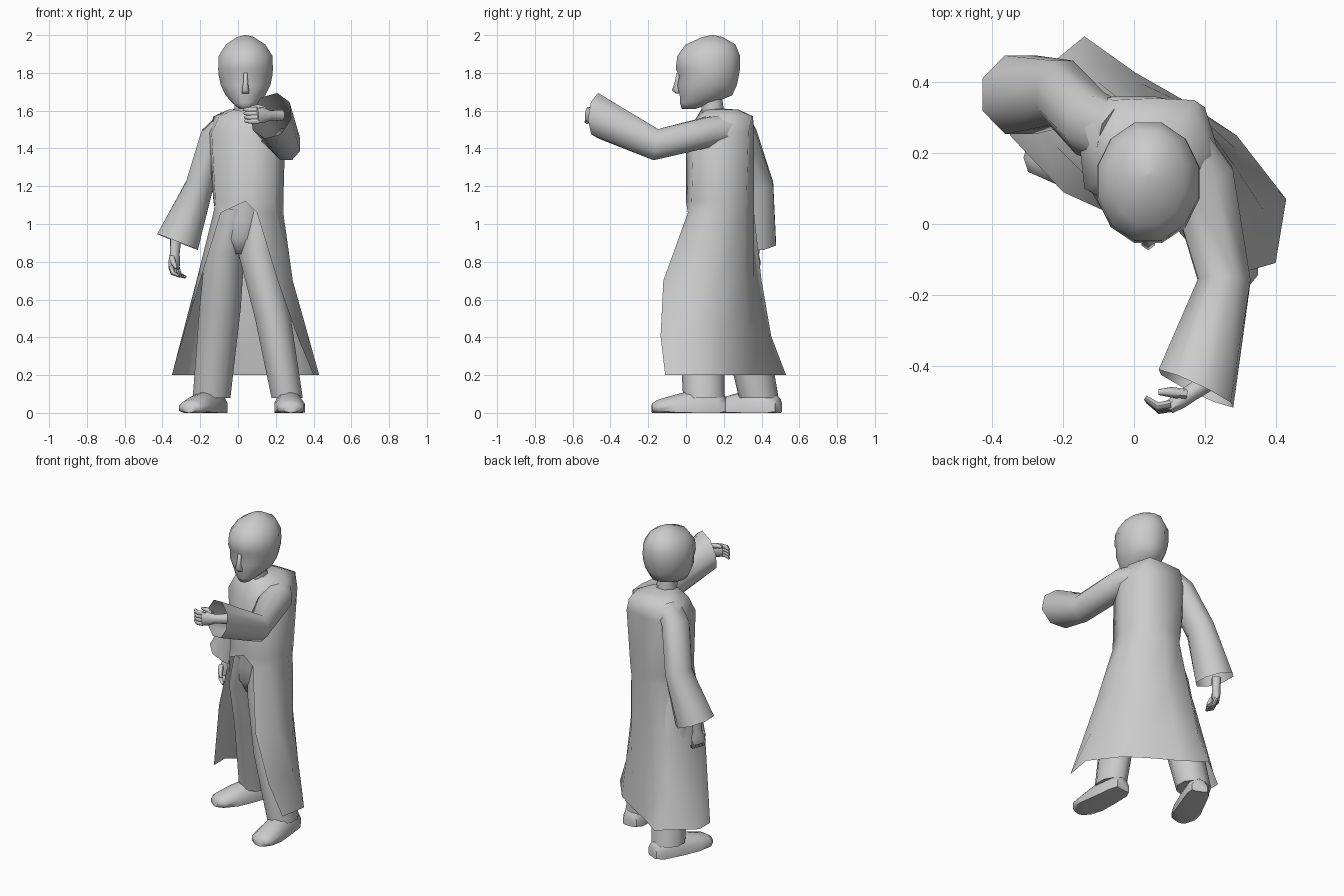
import bpy, bmesh, math
from mathutils import Vector

old = bpy.data.objects.get("Cube")
if old:
    bpy.data.objects.remove(old, do_unlink=True)

grey = bpy.data.materials.new("plain grey")
grey.use_nodes = True
grey.diffuse_color = (0.6, 0.6, 0.6, 1)
grey.node_tree.nodes["Principled BSDF"].inputs["Base Color"].default_value = grey.diffuse_color


def loft(name, rings, closed=True, caps=(True, True), sharp=60):
    """Skin a list of point rings into one smooth shaded object."""
    bm = bmesh.new()
    rows = [[bm.verts.new(point) for point in ring] for ring in rings]
    count = len(rows[0])
    for low, high in zip(rows, rows[1:]):
        for i in range(count if closed else count - 1):
            j = (i + 1) % count
            bm.faces.new((low[i], low[j], high[j], high[i]))
    if caps[0]:
        bm.faces.new(rows[0])
    if caps[1]:
        bm.faces.new(rows[-1])
    bmesh.ops.remove_doubles(bm, verts=bm.verts, dist=0.0005)
    bmesh.ops.recalc_face_normals(bm, faces=bm.faces)
    mesh = bpy.data.meshes.new(name)
    bm.to_mesh(mesh)
    bm.free()
    mesh.materials.append(grey)
    mesh.shade_smooth()
    mesh.set_sharp_from_angle(angle=math.radians(sharp))
    obj = bpy.data.objects.new(name, mesh)
    bpy.context.collection.objects.link(obj)
    return obj


def oval(center, side, other, sides):
    """Ring of points around a center, spanned by two axis vectors."""
    angles = [2 * math.pi * (i + 0.5) / sides for i in range(sides)]
    return [Vector(center) + side * math.cos(a) + other * math.sin(a) for a in angles]


def flat_rings(sections, sides):
    """Horizontal ovals from (x, y, z, half width, half depth)."""
    return [oval((x, y, z), Vector((w, 0, 0)), Vector((0, d, 0)), sides)
            for x, y, z, w, d in sections]


def tube_rings(stations, hint, sides=8):
    """Ovals square to a path of (center, half width, half height)."""
    points = [Vector(station[0]) for station in stations]
    rings = []
    for i, (center, wide, high) in enumerate(stations):
        ahead = points[min(i + 1, len(points) - 1)] - points[max(i - 1, 0)]
        side = ahead.cross(Vector(hint)).normalized()
        up = side.cross(ahead).normalized()
        rings.append(oval(center, side * wide, up * high, sides))
    return rings


UP, FRONT = (0, 0, 1), (0, -1, 0)

# Long coat: rings run from the left front edge, round the back, to the right front edge
coat_outline = [
    (0.2, [(.4, -.11), (.43, .07), (.29, .25), (.14, .35), (0, .43),
           (-.14, .53), (-.25, .44), (-.35, .36), (-.35, .25)]),
    (0.7, [(.21, -.12), (.29, 0), (.28, .17), (.18, .31), (.04, .36),
           (-.1, .4), (-.18, .34), (-.22, .22), (-.2, .09)]),
    (1.06, [(.1, .01), (.2, .04), (.24, .18), (.18, .31), (.06, .36),
            (-.05, .36), (-.12, .26), (-.13, .13), (-.09, .04)]),
    (1.12, [(.04, 0), (.19, .03), (.24, .17), (.18, .32), (.06, .36),
            (-.06, .36), (-.13, .26), (-.12, .09), (.04, 0)]),
    (1.48, [(.04, 0), (.19, .04), (.25, .17), (.2, .33), (.06, .36),
            (-.08, .36), (-.16, .28), (-.14, .1), (.04, 0)]),
    (1.57, [(.04, .06), (.15, .09), (.21, .2), (.17, .35), (.06, .355),
            (-.06, .35), (-.13, .27), (-.1, .12), (.04, .06)]),
    (1.605, [(.04, .08), (.09, .11), (.13, .18), (.12, .27), (.05, .28),
             (-.02, .27), (-.05, .21), (-.02, .12), (.04, .08)]),
]
coat_rings = [[(x, y, z) for x, y in outline] for z, outline in coat_outline]
# Collar drawn in around the neck
coat_rings.append([Vector((.04, .14, 1.615)).lerp(Vector(p), 0.45) for p in coat_rings[-1]])
# Extra ring in the flare so the skirt curves out
flare = [Vector(a).lerp(Vector(b), 0.45) - Vector((0, 0.02, 0.02)) * (i in (0, 5))
         for i, (a, b) in enumerate(zip(coat_rings[0], coat_rings[1]))]
coat_rings.insert(1, flare)
loft("long_coat", coat_rings, closed=False, caps=(False, False), sharp=85)

# Trousers: hips and two legs
loft("trouser_hips", flat_rings([
    (.015, .18, .84, .05, .1), (.02, .18, .92, .11, .145),
    (.03, .18, 1.02, .14, .155), (.05, .18, 1.14, .15, .165)], 12), sharp=85)
trousers = {
    "left": [(.1, .18, 1.08, .1, .155), (.105, .16, .85, .11, .15),
             (.185, .08, .5, .1, .12), (.26, .095, .08, .087, .11)],
    "right": [(-.005, .18, 1.08, .1, .155), (-.07, .22, .85, .11, .15),
              (-.095, .29, .55, .115, .12), (-.14, .385, .08, .105, .105)],
}
for side, sections in trousers.items():
    loft(side + "_trouser_leg", flat_rings(sections, 10))


# Shoes: tapered tubes with the underside flattened onto the ground
def shoe(name, heel, toe):
    heel, toe = Vector(heel), Vector(toe)
    shape = [(0, .05, .06), (.1, .07, .09), (.4, .078, .1),
             (.7, .085, .07), (.92, .075, .045), (1, .045, .025)]
    rings = tube_rings([(heel.lerp(toe, t), w, h) for t, w, h in shape], UP, 10)
    for ring in rings:
        for point in ring:
            point.z = max(point.z, 0)
    loft(name, rings)


shoe("left_shoe", (.26, .21, .025), (.28, -.18, .025))
shoe("right_shoe", (-.1, .49, .025), (-.26, .13, .025))

# Wide sleeves, open at the cuffs
left_rings = tube_rings([
    ((.12, .25, 1.5), .08, .08), ((.19, .13, 1.49), .1, .085),
    ((.255, -.16, 1.42), .08, .09), ((.18, -.44, 1.57), .1, .1)], UP)
left_rings[-1] = oval((.175, -.465, 1.573), Vector((-.11, .05, -.03)),
                      Vector((-.01, .02, .118)), 8)
loft("left_sleeve", left_rings, caps=(True, False))
loft("right_sleeve", tube_rings([
    ((-.05, .25, 1.54), .07, .09), ((-.125, .285, 1.46), .08, .1),
    ((-.205, .37, 1.2), .08, .1), ((-.32, .365, .905), .125, .12)], FRONT),
    caps=(True, False))


# Hands: a palm, four fingers and a thumb placed along two directions
def hand(name, wrist, along, across, curl):
    wrist, along, across, curl = (Vector(v) for v in (wrist, along, across, curl))
    palm = [(wrist - along * .08, .032, .03), (wrist, .028, .026),
            (wrist + along * .04, .045, .026), (wrist + along * .08, .042, .02)]
    loft(name + "_palm", tube_rings(palm, curl))
    for i in range(4):
        base = wrist + along * .07 + across * (i - 1.5) * .021
        knuckle = base + along * .035 + curl * .015
        tip = knuckle + along * .015 + curl * .04
        loft(f"{name}_finger_{i + 1}", tube_rings(
            [(base, .013, .015), (knuckle, .013, .014), (tip, .008, .008)], across, 6))
    root = wrist + along * .02 - across * .03
    bend = root + along * .03 - across * .015 + curl * .025
    loft(name + "_thumb", tube_rings(
        [(root, .016, .016), (bend, .015, .015), (bend + along * .03 + curl * .02, .008, .008)],
        curl, 6))


hand("left_hand", (.165, -.475, 1.575), (-.83, -.55, 0), (.1, -.15, -.98), (-.55, .83, 0))
hand("right_hand", (-.335, .36, .84), (-.05, -.1, -.99), (.55, .83, -.1), (.83, -.55, 0))

# Neck
loft("neck", flat_rings([(.04, .15, 1.52, .065, .065), (.04, .13, 1.72, .06, .06)], 8))

# Head: ovals stacked from chin to crown, drawn in at the eyes
loft("head", flat_rings([
    (.04, .015, 1.61, .035, .038), (.04, .055, 1.64, .072, .09),
    (.04, .105, 1.68, .108, .143), (.04, .112, 1.735, .136, .163),
    (.04, .122, 1.785, .147, .163), (.04, .116, 1.82, .15, .176),
    (.04, .12, 1.89, .147, .172), (.04, .13, 1.95, .108, .137),
    (.04, .14, 1.99, .045, .055), (.04, .14, 2.0, .005, .005)], 12), sharp=85)

# Face details: nose and lips
loft("nose", flat_rings([
    (.04, -.035, 1.69, .02, .018), (.04, -.047, 1.708, .022, .027),
    (.04, -.042, 1.75, .014, .018), (.04, -.04, 1.8, .012, .01)], 6), sharp=85)
loft("lips", tube_rings([((.005, -.01, 1.655), .004, .006), ((.04, -.022, 1.657), .012, .012),
                         ((.075, -.01, 1.655), .004, .006)], UP, 6))
